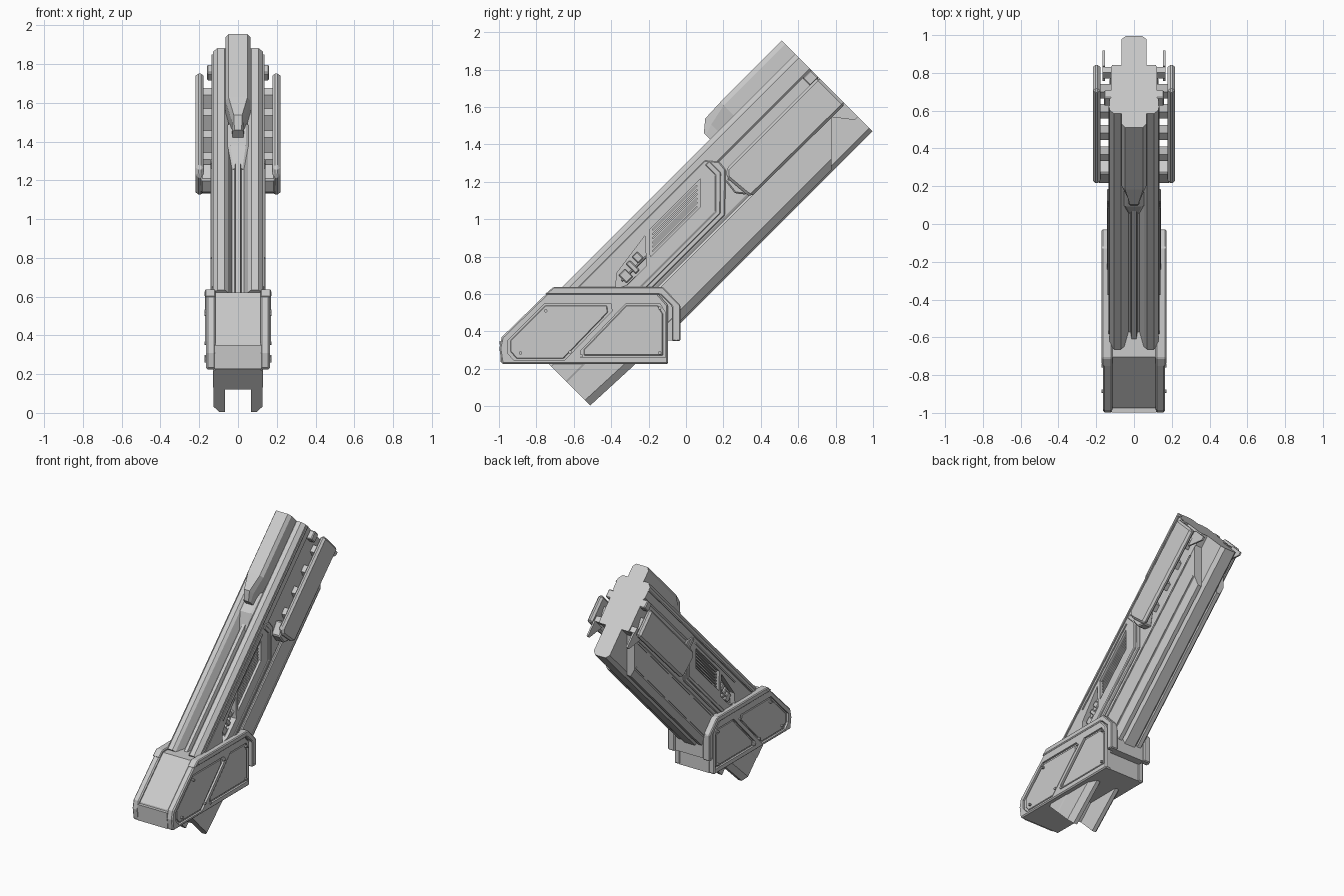
import bpy, bmesh, math

R = math.sqrt(0.5)


def yz(u, v):
    """Barrel frame (u along the 45 degree axis, v across it) to world y, z."""
    return (u - v) * R, (u + v) * R


def finish(name, bm, bevel=0.0):
    bmesh.ops.recalc_face_normals(bm, faces=bm.faces)
    me = bpy.data.meshes.new(name)
    bm.to_mesh(me)
    bm.free()
    ob = bpy.data.objects.new(name, me)
    bpy.context.collection.objects.link(ob)
    if bevel:
        m = ob.modifiers.new("edge_chamfer", 'BEVEL')
        m.width, m.segments = bevel, 1
        m.limit_method, m.angle_limit = 'ANGLE', math.radians(40)
    return ob


def bridge(bm, rings):
    """Skin a row of equal vertex loops and cap both ends."""
    loops = [[bm.verts.new(p) for p in r] for r in rings]
    n = len(loops[0])
    for a, b in zip(loops, loops[1:]):
        for i in range(n):
            j = (i + 1) % n
            bm.faces.new((a[i], a[j], b[j], b[i]))
    bm.faces.new(loops[0])
    bm.faces.new(loops[-1])


def side_plate(name, polys, x0, x1, barrel=True, bevel=0.0, full=False):
    """Extrude side outlines in x; mirrored pair, or one solid across if full."""
    bm = bmesh.new()
    for pts in polys:
        p = [yz(*q) for q in pts] if barrel else pts
        for s in ((1,) if full else (1, -1)):
            bridge(bm, [[(s * x, y, z) for y, z in p] for x in (x0, x1)])
    return finish(name, bm, bevel)


def loft(name, rings, bevel=0.0, sides=(1,)):
    """Loft cross-sections of (x, v) points at each u; u may depend on v."""
    bm = bmesh.new()
    for s in sides:
        bridge(bm, [[(s * x, *yz(u(v) if callable(u) else u, v)) for x, v in sec]
                    for u, sec in rings])
    return finish(name, bm, bevel)


def sym(half):
    return half + [(-x, v) for x, v in reversed(half)]


def cut(ob, cutter):
    m = ob.modifiers.new("recess", 'BOOLEAN')
    m.operation, m.solver, m.object = 'DIFFERENCE', 'EXACT', cutter
    cutter.hide_render = True
    cutter.display_type = 'WIRE'


def box(u0, u1, v0, v1):
    return [(u0, v0), (u1, v0), (u1, v1), (u0, v1)]


END = 1.744

# Upper barrel with two long rails and a valley between them
upper = sym([(0.03, 0.845), (0.052, 0.90), (0.07, 0.918), (0.105, 0.918),
             (0.13, 0.89), (0.13, 0.81), (0.122, 0.80), (0.122, 0.57), (0.115, 0.555)])
barrel = loft("upper_barrel", [(-0.02, upper), (END, upper)])

# Lower barrel walls, sheared off vertically near the muzzle
wall = [(0.066, 0.345), (0.095, 0.345), (0.126, 0.385), (0.126, 0.54), (0.115, 0.56), (0.066, 0.56)]
low = [(x, v + 0.02) for x, v in wall]
loft("lower_barrel_wall", [(-0.36, low), (0.1, wall), (lambda v: v + 1.10, wall)], sides=(1, -1))
tail = [(0.0, 0.53), (0.122, 0.53), (0.13, 0.55), (0.13, 0.66), (0.11, 0.682), (0.0, 0.682)]
loft("tail_block", [(-0.36, tail), (0.3, tail)], sides=(1, -1))

# Narrow keel filling the lower barrel and reaching the muzzle
keel = sym([(0.042, 0.335), (0.065, 0.36), (0.065, 0.58)])
loft("keel", [(0.05, keel), (END, keel)])
side_plate("lower_seam_trim", [box(0.1, 1.48, 0.395, 0.407), box(0.1, 1.58, 0.535, 0.547)], 0.12, 0.131)

# Top sight housing and its tapering nose
sight = sym([(0.048, 1.02), (0.065, 0.995), (0.065, 0.84)])
nose = sym([(0.022, 1.015), (0.032, 0.97), (0.032, 0.84)])
tip = sym([(0.018, 0.965), (0.028, 0.95), (0.028, 0.84)])
loft("sight_housing", [(1.10, tip), (1.16, nose), (1.28, sight), (END, sight)])
heel = sym([(0.022, 0.85), (0.03, 0.846), (0.03, 0.82)])
rise = sym([(0.04, 0.91), (0.055, 0.90), (0.055, 0.82)])
loft("sight_ramp", [(0.93, heel), (1.04, rise), (1.2, rise)])
rib = sym([(0.012, 0.87), (0.02, 0.84)])
loft("valley_rib", [(0.0, rib), (1.0, rib)])
side_plate("rail_trim", [box(0.05, END, 0.862, 0.872)], 0.125, 0.136)

# Side housing with recessed window and vent
housing = side_plate("side_housing", [[(0.0, 0.575), (0.87, 0.575), (1.045, 0.745), (1.05, 0.80),
                     (1.0, 0.86), (0.0, 0.86)]], 0.118, 0.135, bevel=0.006)
vent = [(0.43, 0.70), (0.807, 0.70), (0.913, 0.805), (0.53, 0.805)]
port = [(0.18, 0.71), (0.24, 0.68), (0.38, 0.68), (0.49, 0.80), (0.24, 0.765)]
for target, inner in ((housing, 0.10), (barrel, 0.095)):
    cut(target, side_plate("window_cutter", [vent, port], inner, 0.2))
slats = [box(0.45 + 0.1 * (v - 0.70) * 10, 0.79 + (v - 0.70), v, v + 0.009)
         for v in (0.708 + 0.016 * i for i in range(6))]
side_plate("vent_slats", slats, 0.09, 0.122)
side_plate("port_mechanism", [box(0.24, 0.29, 0.69, 0.75), box(0.31, 0.34, 0.69, 0.765),
                              box(0.36, 0.40, 0.72, 0.77), box(0.23, 0.42, 0.71, 0.722)], 0.09, 0.118, bevel=0.005)
# Raised angular rim around the front of the housing
rim = [(0.12, 0.60), (0.86, 0.60), (1.015, 0.752), (1.015, 0.84), (0.985, 0.84), (0.985, 0.765),
       (0.845, 0.625), (0.12, 0.625)]
side_plate("housing_rim", [rim], 0.13, 0.142, bevel=0.004)
side_plate("housing_ridge", [box(0.3, 0.95, 0.822, 0.832)], 0.13, 0.141)

# Stand-off side panels with struts
panel = [(1.018, 0.71), (1.05, 0.745), (END, 0.745), (END, 0.54), (1.04, 0.545), (1.03, 0.57)]
skin = side_plate("stand_off_panel", [panel], 0.178, 0.218, bevel=0.014)
side_plate("panel_struts", [[(u, 0.60), (u + 0.05, 0.60), (u + 0.08, 0.69), (u + 0.03, 0.69)]
                            for u in (1.13, 1.29, 1.45, 1.6)], 0.11, 0.185)
side_plate("panel_hook", [[(1.0, 0.70), (1.10, 0.72), (1.13, 0.64), (1.03, 0.57), (0.99, 0.62)]], 0.12, 0.19, bevel=0.008)
side_plate("muzzle_clip", [box(1.68, END, 0.74, 0.80)], 0.11, 0.16, bevel=0.006)
side_plate("muzzle_fin", [[(1.63, 0.56), (END, 0.56), (END, 0.445), (1.72, 0.445)]], 0.154, 0.166)
side_plate("muzzle_fin_bridge", [box(1.69, 1.735, 0.56, 0.60)], 0.11, 0.166)

# Base block, closed below and behind
core = [(-0.975, 0.225), (-0.985, 0.30), (-0.972, 0.36), (-0.705, 0.622), (-0.13, 0.622),
        (-0.045, 0.53), (-0.045, 0.352), (-0.1, 0.352), (-0.1, 0.225)]
side_plate("base_block", [core], -0.125, 0.125, barrel=False, full=True)
side_plate("base_front_facets", [[(-0.99, 0.23), (-0.997, 0.35), (-0.96, 0.35)]], -0.12, 0.12, barrel=False, full=True)

# Base side plates with two sunken panels each
plate = [(-0.985, 0.225), (-0.998, 0.31), (-0.985, 0.37), (-0.735, 0.613), (-0.16, 0.613),
         (-0.096, 0.54), (-0.096, 0.225)]
cheek = side_plate("base_cheek", [plate], 0.115, 0.164, barrel=False, bevel=0.008)
pan_a = [(-0.955, 0.35), (-0.755, 0.55), (-0.40, 0.55), (-0.395, 0.51), (-0.65, 0.245), (-0.92, 0.245), (-0.955, 0.285)]
pan_b = [(-0.32, 0.55), (-0.14, 0.55), (-0.11, 0.50), (-0.11, 0.262), (-0.565, 0.262), (-0.565, 0.295)]
cut(cheek, side_plate("cheek_cutter", [pan_a, pan_b], 0.150, 0.25, barrel=False))


def shrink(pts, k):
    cy, cz = (sum(c) / len(pts) for c in zip(*pts))
    return [(cy + (y - cy) * k, cz + (z - cz) * k) for y, z in pts]


side_plate("cheek_inlay", [shrink(pan_a, 0.93), shrink(pan_b, 0.93)], 0.14, 0.157, barrel=False, bevel=0.004)

# Flange over the top and back of the cheeks
flange = [(-0.71, 0.637), (-0.123, 0.637), (-0.03, 0.54), (-0.03, 0.348), (-0.075, 0.348),
          (-0.075, 0.535), (-0.14, 0.598), (-0.755, 0.598)]
side_plate("base_flange", [flange], 0.115, 0.171, barrel=False, bevel=0.006)

# Rivets
bolts = [(-0.885, 0.285), (-0.75, 0.51), (-0.39, 0.525), (-0.56, 0.27), (-0.14, 0.525),
         (-0.14, 0.285), (-0.70, 0.617), (-0.14, 0.612), (-0.052, 0.36), (-0.62, 0.29)]
disc = [[(y + 0.009 * math.cos(a * math.pi / 4), z + 0.009 * math.sin(a * math.pi / 4)) for a in range(8)]
        for y, z in bolts]
side_plate("rivets", disc, 0.15, 0.172, barrel=False)
